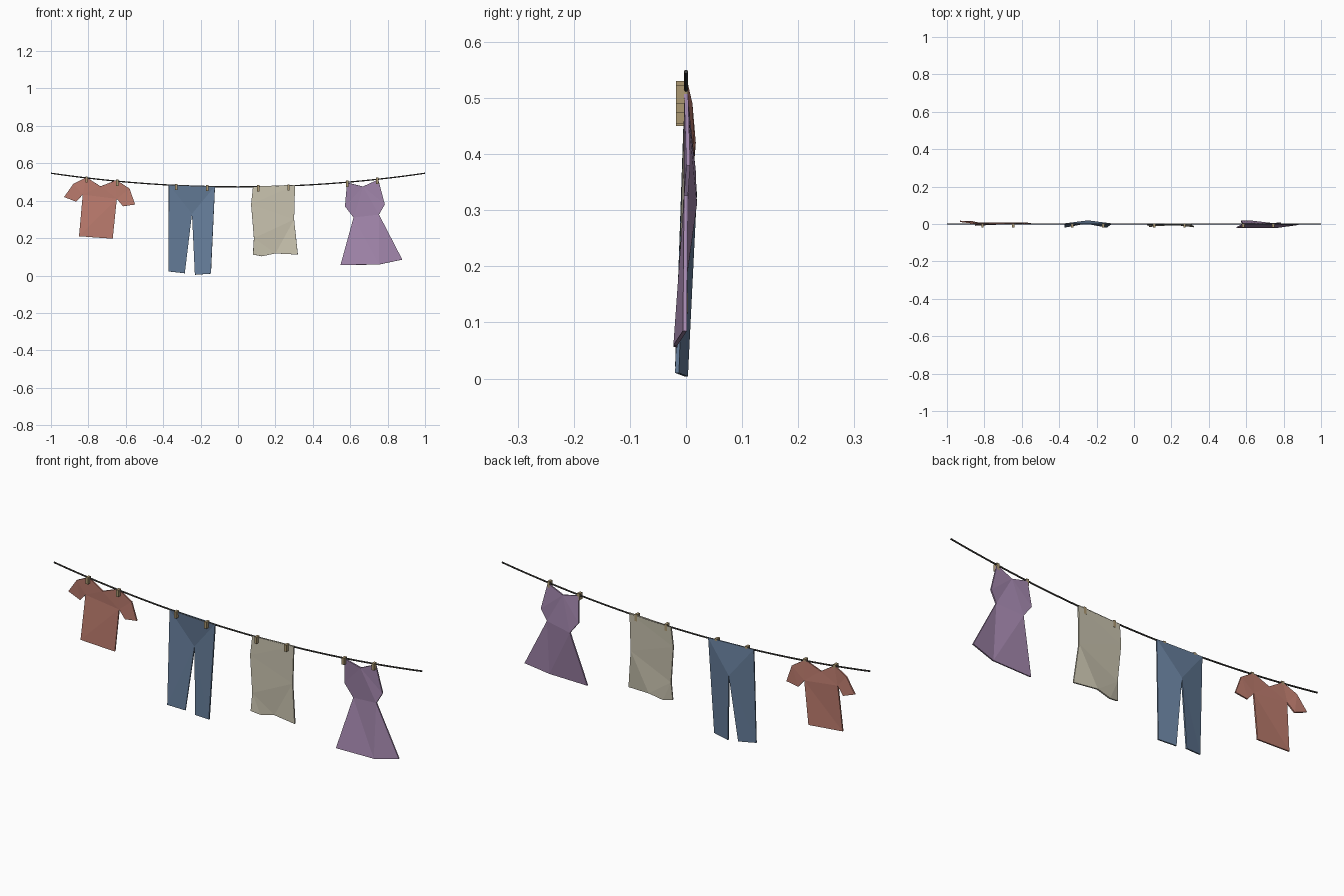
import bpy, bmesh

if "Cube" in bpy.data.objects:
    bpy.data.objects.remove(bpy.data.objects["Cube"])


def material(name, rgb):
    m = bpy.data.materials.new(name)
    lin = [(c / 255 / 12.92) if c < 11 else ((c / 255 + 0.055) / 1.055) ** 2.4 for c in rgb]
    m.diffuse_color = (*lin, 1)
    m.use_nodes = True
    m.node_tree.nodes["Principled BSDF"].inputs["Base Color"].default_value = m.diffuse_color
    return m


RED = material("faded red", (190, 125, 111))
BLUE = material("denim blue", (102, 126, 155))
CREAM = material("cream", (200, 194, 174))
PURPLE = material("soft purple", (163, 135, 173))
WOOD = material("peg wood", (172, 152, 114))
ROPE = material("dark rope", (66, 64, 60))


def line_z(x):
    return 0.474 + 0.073 * x * x


def cloth(name, outline, mat):
    """Thin folded sheet from an outline of (x, z, y) points."""
    bm = bmesh.new()
    face = bm.faces.new([bm.verts.new((x, y, z)) for x, z, y in outline])
    face.normal_update()
    if face.normal.y > 0:
        face.normal_flip()
    bmesh.ops.triangulate(bm, faces=[face], ngon_method='BEAUTY')
    me = bpy.data.meshes.new(name)
    bm.to_mesh(me)
    bm.free()
    ob = bpy.data.objects.new(name, me)
    bpy.context.collection.objects.link(ob)
    me.materials.append(mat)
    mod = ob.modifiers.new("thickness", 'SOLIDIFY')
    mod.thickness = 0.007
    mod.offset = 0


# Garments
cloth("shirt", [
    (-0.93, 0.42, 0.014), (-0.88, 0.49, 0.008), (-0.81, 0.525, 0.0),
    (-0.735, 0.477, 0.0), (-0.65, 0.51, 0.0), (-0.58, 0.465, 0.004),
    (-0.55, 0.38, 0.002), (-0.615, 0.37, 0.004), (-0.648, 0.41, 0.004),
    (-0.67, 0.197, 0.003), (-0.85, 0.21, -0.006), (-0.83, 0.433, 0.004),
    (-0.865, 0.395, 0.012)], RED)

cloth("trousers", [
    (-0.37, 0.486, 0.0), (-0.123, 0.478, 0.0), (-0.145, 0.01, -0.016),
    (-0.23, 0.004, 0.0), (-0.246, 0.33, 0.016), (-0.285, 0.012, 0.0),
    (-0.372, 0.022, -0.016)], BLUE)

cloth("towel", [
    (0.08, 0.476, 0.0), (0.305, 0.485, 0.0), (0.30, 0.30, -0.002),
    (0.32, 0.112, -0.014), (0.20, 0.118, 0.0), (0.128, 0.103, -0.006),
    (0.08, 0.112, -0.014), (0.085, 0.20, -0.008), (0.07, 0.38, -0.003)], CREAM)

cloth("dress", [
    (0.583, 0.497, 0.0), (0.668, 0.476, 0.0), (0.75, 0.513, 0.0),
    (0.785, 0.38, 0.004), (0.754, 0.326, 0.0), (0.878, 0.085, -0.002),
    (0.754, 0.059, -0.019), (0.548, 0.056, -0.019), (0.618, 0.31, 0.016),
    (0.572, 0.37, 0.014)], PURPLE)

# Sagging line
curve = bpy.data.curves.new("clothes_line", 'CURVE')
curve.dimensions = '3D'
curve.bevel_depth = 0.0038
curve.bevel_resolution = 1
curve.use_fill_caps = True
spline = curve.splines.new('POLY')
N = 32
spline.points.add(N)
for i, p in enumerate(spline.points):
    x = -1 + 2 * i / N
    p.co = (x, 0, line_z(x), 1)
line = bpy.data.objects.new("clothes_line", curve)
bpy.context.collection.objects.link(line)
curve.materials.append(ROPE)

# Pegs clipped over the line
for x in (-0.81, -0.645, -0.33, -0.165, 0.108, 0.27, 0.583, 0.745):
    bpy.ops.mesh.primitive_cube_add(size=1, location=(x, -0.007, line_z(x) - 0.008))
    peg = bpy.context.object
    peg.name = "peg"
    peg.scale = (0.013, 0.022, 0.033)
    peg.data.materials.append(WOOD)
